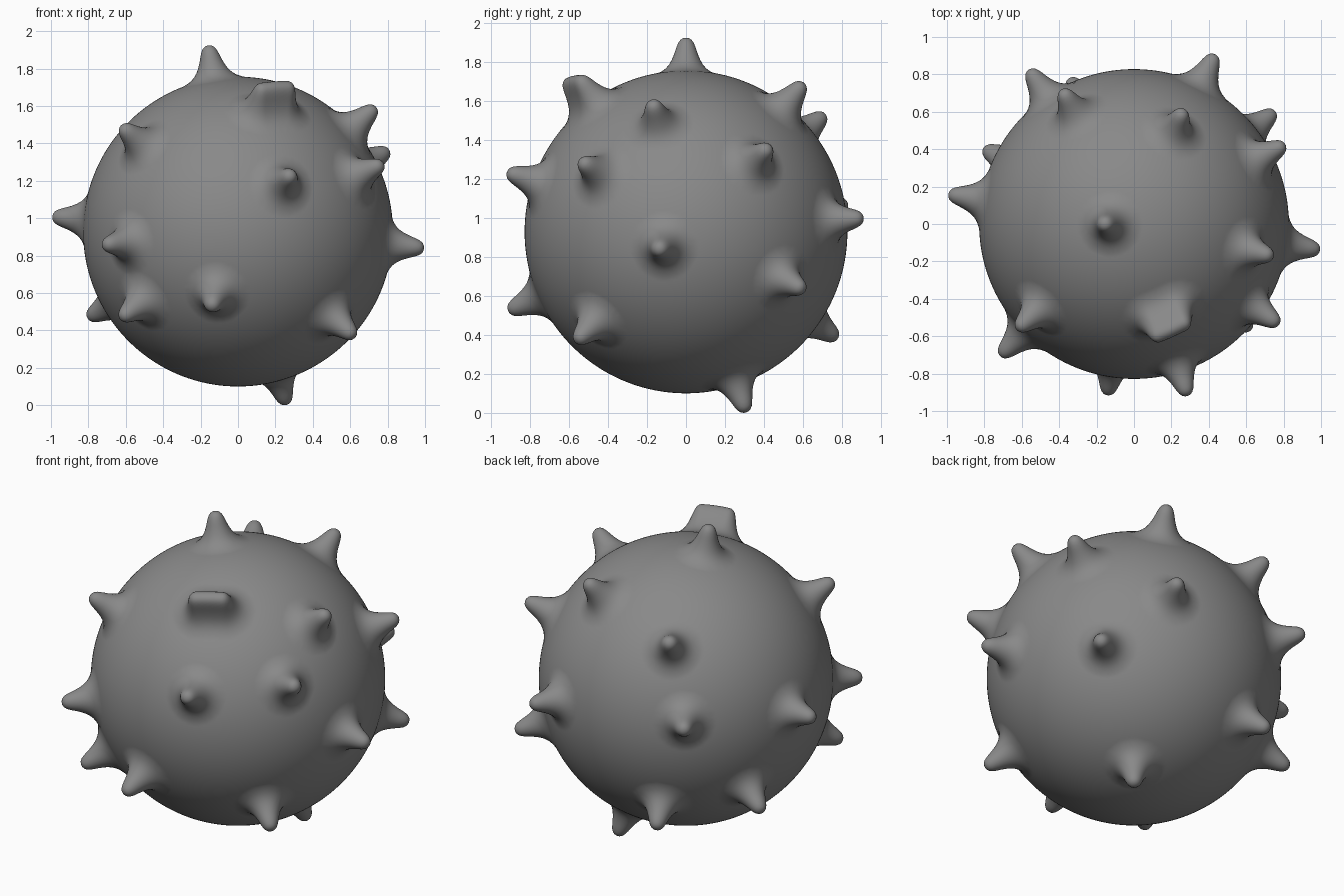
import bpy, bmesh, math
from mathutils import Vector

if "Cube" in bpy.data.objects:
    bpy.data.objects.remove(bpy.data.objects["Cube"])

R = 0.828                 # body radius
CENTRE = Vector((0, 0, 0.938))
BASE = 0.165              # radius of a spike's flared foot

# Spike profile: (distance from axis, height above body), tip to foot
PROFILE = [(0, .18), (.02, .176), (.037, .16), (.05, .13), (.06, .10),
           (.075, .065), (.095, .035), (.125, .012), (BASE, 0)]

# Spike tips relative to the body centre
TIPS = [(-.16, 0, 1), (-1, .16, .08), (1, -.14, -.09), (.26, .31, -.93),
        (.28, -.9, .30), (-.14, -.9, -.40), (-.7, -.69, -.07), (-.62, -.56, .56),
        (-.62, -.64, -.46), (-.8, .4, -.46), (.73, -.17, .66), (.8, .42, .43),
        (.75, -.52, .35), (.43, .9, .07), (.74, .59, -.29), (.62, -.56, -.56),
        (-.34, .78, -.55), (.26, .6, .76), (-.38, .71, .60), (-.56, .82, .14)]
# Wide blunt snout, stretched between two tips
SNOUT = ((.135, -.62, .79), (.27, -.55, .79))

features = [(Vector(t).normalized(), Vector(t).normalized()) for t in TIPS]
features.append(tuple(Vector(t).normalized() for t in SNOUT))


def profile_at(s):
    """Smooth point on the spike profile for s in 0..1."""
    n = len(PROFILE) - 1
    x = s * n
    i = min(int(x), n - 1)
    f = x - i
    p1, p2 = Vector(PROFILE[i]), Vector(PROFILE[i + 1])
    # mirror across the axis at the tip so the tip is rounded
    p0 = Vector(PROFILE[i - 1]) if i else Vector((-PROFILE[1][0], PROFILE[1][1]))
    p3 = Vector(PROFILE[i + 2]) if i + 2 <= n else p2 + (p2 - p1)
    return 0.5 * (2 * p1 + (p2 - p0) * f + (2 * p0 - 5 * p1 + 4 * p2 - p3) * f * f
                  + (3 * p1 - p0 - 3 * p2 + p3) * f ** 3)


def closest_on_arc(n, a, b):
    ab = b - a
    if ab.length_squared < 1e-9:
        return a
    f = max(0.0, min(1.0, (n - a).dot(ab) / ab.length_squared))
    return (a + ab * f).normalized()


# Round body with spikes drawn out of its surface
bm = bmesh.new()
bmesh.ops.create_icosphere(bm, subdivisions=7, radius=1)
for v in bm.verts:
    n = v.co.normalized()
    pos = n * R
    for a, b in features:
        if n.dot(a) < 0.9:
            continue
        c = closest_on_arc(n, a, b)
        s = math.acos(max(-1.0, min(1.0, n.dot(c)))) * R / BASE
        if s >= 1:
            continue
        t, h = profile_at(s)
        side = n - c * n.dot(c)
        if side.length > 1e-9:
            side.normalize()
        ang = max(t, 0) / (R + h)
        pos = (c * math.cos(ang) + side * math.sin(ang)) * (R + h)
        break
    v.co = pos + CENTRE
for f in bm.faces:
    f.smooth = True

# Stand on the ground
low = min(v.co.z for v in bm.verts)
for v in bm.verts:
    v.co.z -= low

# Thin the dense mesh only where flat enough is unnecessary: keep triangles
mesh = bpy.data.meshes.new("spiky_body")
bm.to_mesh(mesh)
print("tris", len(bm.faces), "low", low)
bm.free()
body = bpy.data.objects.new("spiky_body", mesh)
bpy.context.collection.objects.link(body)

grey = bpy.data.materials.new("mid_grey")
grey.diffuse_color = (0.25, 0.25, 0.25, 1)
grey.use_nodes = True
grey.node_tree.nodes["Principled BSDF"].inputs["Base Color"].default_value = grey.diffuse_color
mesh.materials.append(grey)
